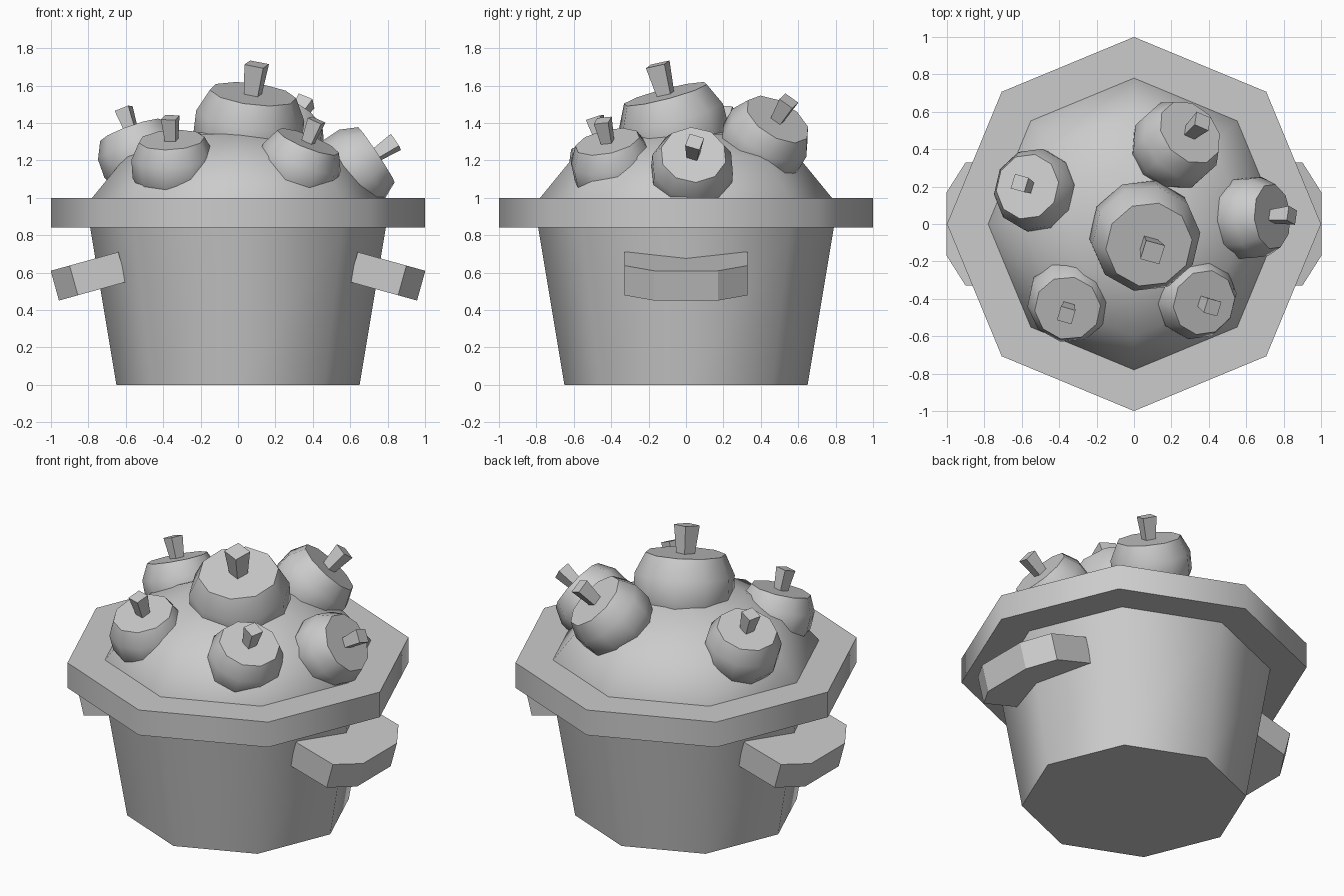
import bpy, bmesh, math
from mathutils import Vector

if "Cube" in bpy.data.objects:
    bpy.data.objects.remove(bpy.data.objects["Cube"])


def make_object(name, bm, angle):
    bmesh.ops.recalc_face_normals(bm, faces=bm.faces)
    mesh = bpy.data.meshes.new(name)
    bm.to_mesh(mesh)
    bm.free()
    ob = bpy.data.objects.new(name, mesh)
    bpy.context.collection.objects.link(ob)
    bpy.ops.object.select_all(action='DESELECT')
    ob.select_set(True)
    bpy.context.view_layer.objects.active = ob
    bpy.ops.object.shade_smooth_by_angle(angle=math.radians(angle))
    return ob


def lathe(name, profile, sides, angle, origin=(0, 0, 0), axis=(0, 0, 1), spin=0.0):
    """Revolve (radius, height) points around an axis and cap both ends."""
    bm = bmesh.new()
    rings = []
    for r, z in profile:
        rings.append([bm.verts.new((r * math.cos(spin + math.tau * i / sides),
                                    r * math.sin(spin + math.tau * i / sides), z))
                      for i in range(sides)])
    for a, b in zip(rings, rings[1:]):
        for i in range(sides):
            j = (i + 1) % sides
            bm.faces.new((a[i], a[j], b[j], b[i]))
    bm.faces.new(rings[0])
    bm.faces.new(rings[-1])
    ob = make_object(name, bm, angle)
    ob.rotation_mode = 'QUATERNION'
    ob.rotation_quaternion = Vector((0, 0, 1)).rotation_difference(Vector(axis))
    ob.location = origin
    return ob


# octagonal pot with a wide rim
lathe("pot", [(0.65, 0), (0.79, 0.84), (1, 0.84), (1, 1), (0.78, 1)], 8, 50)

# domed mound filling the pot
lathe("mound", [(0.78, 0.99), (0.78, 1.0), (0.6, 1.22), (0.34, 1.34), (0.02, 1.38)], 8, 50)


# drooping handles on both sides
def handle(name, side):
    plan = [(0, -0.33), (0.27, -0.33), (0.375, -0.17),
            (0.375, 0.17), (0.27, 0.33), (0, 0.33)]
    bm = bmesh.new()
    face = bm.faces.new([bm.verts.new((x, y, 0)) for x, y in plan])
    ext = bmesh.ops.extrude_face_region(bm, geom=[face])
    bmesh.ops.translate(bm, vec=(0, 0, -0.165),
                        verts=[v for v in ext["geom"] if isinstance(v, bmesh.types.BMVert)])
    ob = make_object(name, bm, 30)
    droop = math.radians(15.5)
    ob.rotation_euler = (0, droop, 0 if side > 0 else math.pi)
    ob.location = (side * 0.64, 0, 0.71)


handle("handle_right", 1)
handle("handle_left", -1)

# round fruits: centre of flat top, axis direction, radius
fruits = {
    "centre": ((0.08, -0.11, 1.555), (0.12, -0.25, 0.96), 0.30),
    "front_left": ((-0.355, -0.45, 1.31), (-0.06, -0.30, 0.95), 0.228),
    "front_right": ((0.375, -0.42, 1.30), (0.36, -0.20, 0.91), 0.228),
    "left": ((-0.57, 0.20, 1.36), (-0.33, 0.15, 0.93), 0.228),
    "back": ((0.30, 0.49, 1.42), (0.50, 0.45, 0.74), 0.242),
    "right": ((0.74, 0.04, 1.23), (0.83, 0.05, 0.55), 0.228),
}
latitudes = [-65, -39, -13, 13, 39]
for label, (top, axis, radius) in fruits.items():
    drop = math.sin(math.radians(39))
    body = [(radius * math.cos(math.radians(a)),
             radius * (math.sin(math.radians(a)) - drop)) for a in latitudes]
    lathe("fruit_" + label, body, 10, 50, top, axis, 0.1)
    # square stem flaring towards the tip
    s = radius / 0.3
    lathe("stem_" + label, [(0.052 * s, -0.02), (0.075 * s, 0.165 * s)], 4, 30, top, axis, 0.5)
